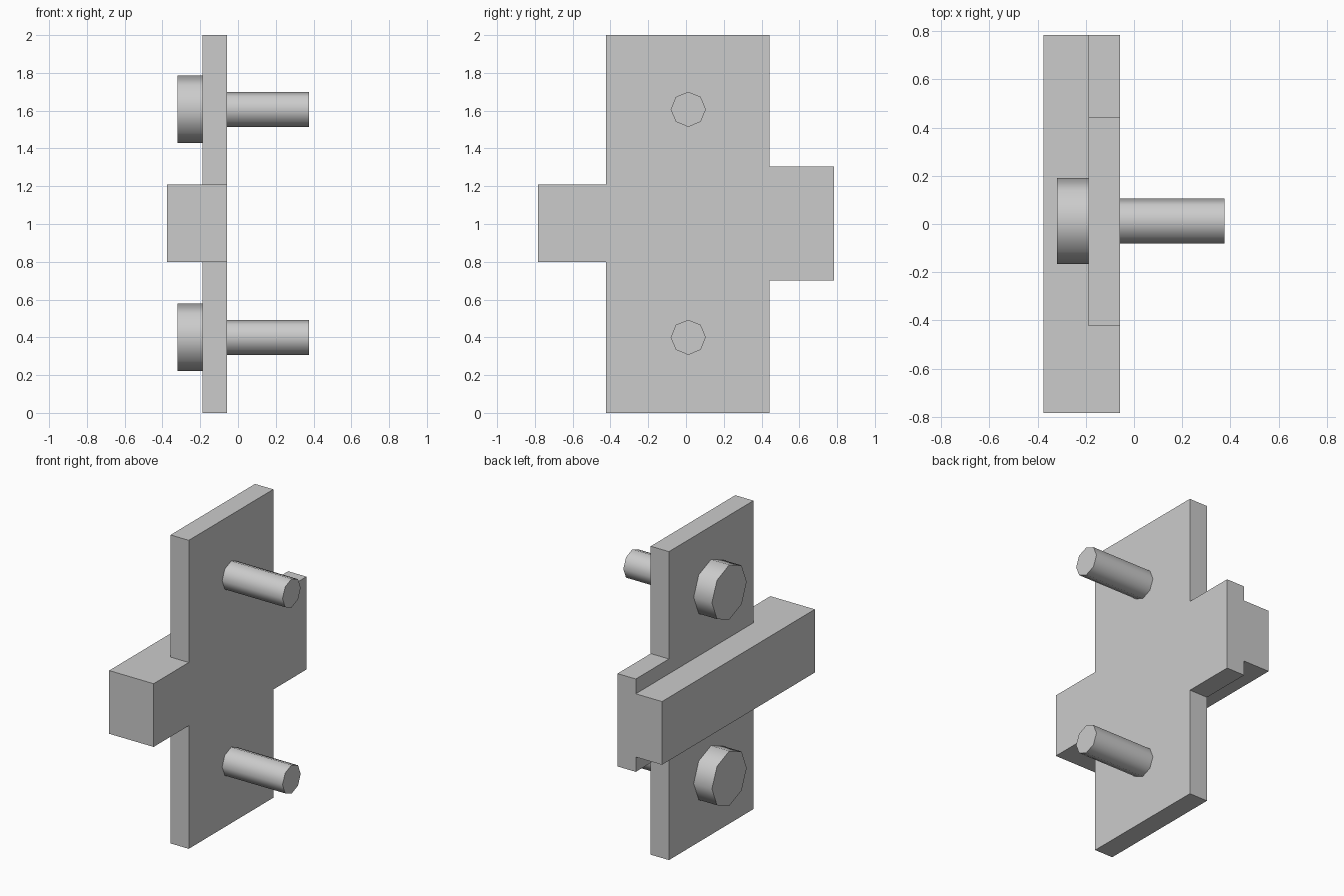
import bpy, bmesh, math
from mathutils import Matrix

if "Cube" in bpy.data.objects:
    bpy.data.objects.remove(bpy.data.objects["Cube"])


def box(name, lo, hi):
    bm = bmesh.new()
    bmesh.ops.create_cube(bm, size=1)
    for v in bm.verts:
        v.co = [lo[i] + (v.co[i] + 0.5) * (hi[i] - lo[i]) for i in range(3)]
    mesh = bpy.data.meshes.new(name)
    bm.to_mesh(mesh)
    bm.free()
    ob = bpy.data.objects.new(name, mesh)
    bpy.context.collection.objects.link(ob)
    return ob


def activate(ob):
    bpy.ops.object.select_all(action='DESELECT')
    ob.select_set(True)
    bpy.context.view_layer.objects.active = ob


def octagon_rod(name, radius, x0, x1, z, y=0.012):
    # Eight-sided cylinder along x, smooth sides and sharp caps
    bm = bmesh.new()
    m = Matrix.Translation(((x0 + x1) / 2, y, z)) @ Matrix.Rotation(math.pi / 2, 4, 'Y')
    turn = Matrix.Identity(4)
    bmesh.ops.create_cone(bm, cap_ends=True, segments=8, radius1=radius,
                          radius2=radius, depth=x1 - x0, matrix=m @ turn)
    mesh = bpy.data.meshes.new(name)
    bm.to_mesh(mesh)
    bm.free()
    ob = bpy.data.objects.new(name, mesh)
    bpy.context.collection.objects.link(ob)
    activate(ob)
    bpy.ops.object.shade_smooth_by_angle(angle=math.radians(50))
    return ob


# Mounting plate with side tab and cross bar, joined into one solid
XB, XP, XF = -0.376, -0.188, -0.057
plate = box("mounting_plate", (XP, -0.423, 0), (XF, 0.443, 2))
tab = box("side_tab", (XP, 0.2, 0.702), (XF, 0.783, 1.304))
bar = box("cross_bar", (XB, -0.783, 0.798), (XF, 0.783, 1.208))
for part in (tab, bar):
    mod = plate.modifiers.new("union", 'BOOLEAN')
    mod.operation = 'UNION'
    mod.solver = 'EXACT'
    mod.object = part
    activate(plate)
    bpy.ops.object.modifier_apply(modifier=mod.name)
    bpy.data.objects.remove(part)

# Merge coplanar faces left by the unions
bm = bmesh.new()
bm.from_mesh(plate.data)
bmesh.ops.remove_doubles(bm, verts=bm.verts, dist=1e-5)
bmesh.ops.dissolve_limit(bm, angle_limit=0.01, verts=bm.verts, edges=bm.edges)
bm.to_mesh(plate.data)
bm.free()

# Bolts: wide head behind the plate, pale shank in front
steel = bpy.data.materials.new("pale_steel")
steel.diffuse_color = (0.68, 0.7, 0.67, 1)
steel.use_nodes = True
steel.node_tree.nodes["Principled BSDF"].inputs["Base Color"].default_value = steel.diffuse_color
for label, z in (("lower", 0.4), ("upper", 1.607)):
    octagon_rod(label + "_bolt_head", 0.178, -0.319, XP, z)
    shank = octagon_rod(label + "_bolt_shank", 0.093, XP, 0.376, z)
    shank.data.materials.append(steel)
